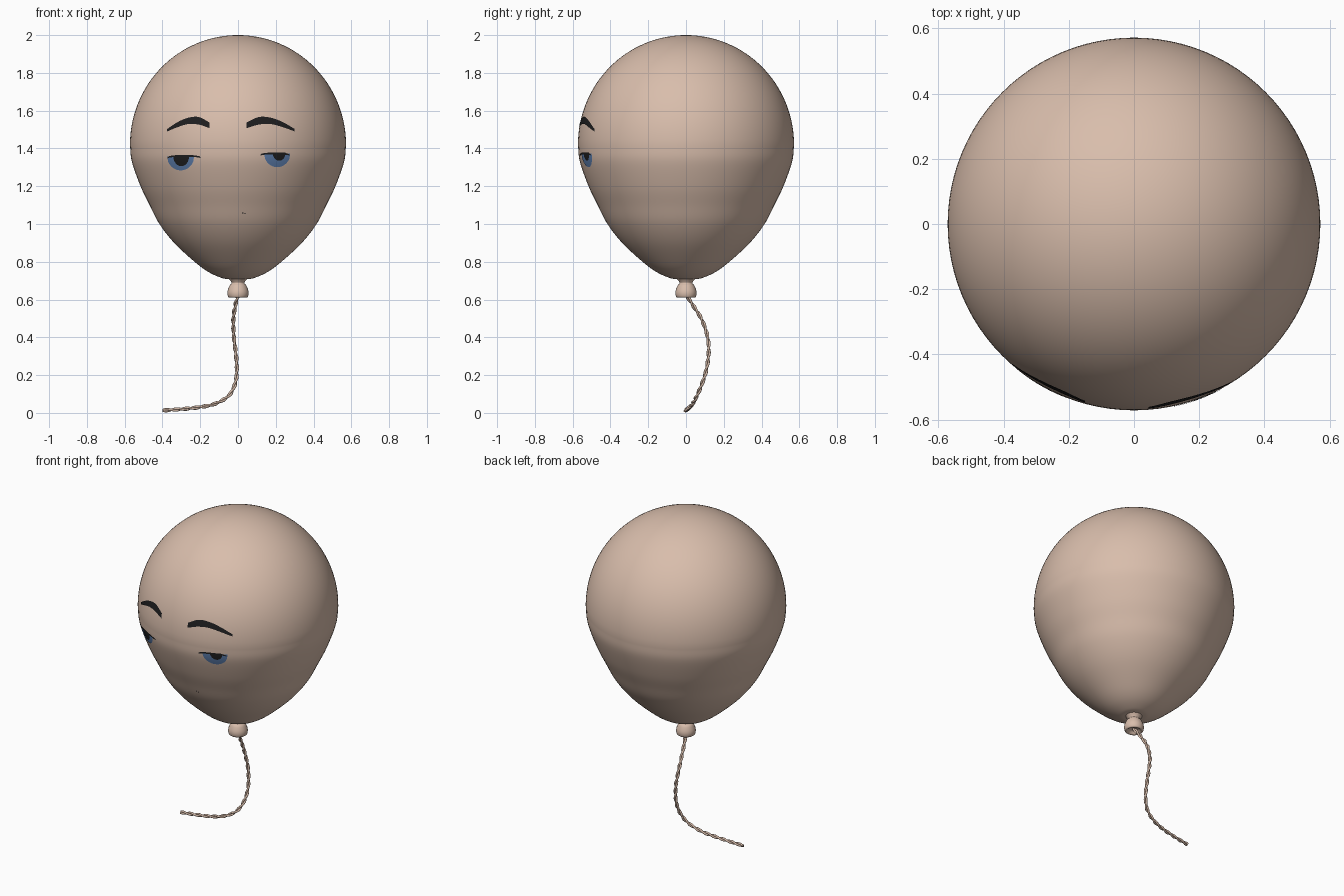
import bpy, bmesh, math
from mathutils import Vector

if "Cube" in bpy.data.objects:
    bpy.data.objects.remove(bpy.data.objects["Cube"])


def material(name, color):
    m = bpy.data.materials.new(name)
    m.diffuse_color = (*color, 1)
    m.use_nodes = True
    m.node_tree.nodes["Principled BSDF"].inputs["Base Color"].default_value = m.diffuse_color
    return m


SKIN = material("beige rubber", (0.69, 0.51, 0.41))
BLUE = material("iris blue", (0.11, 0.21, 0.42))
BLACK = material("soft black", (0.013, 0.013, 0.014))


def spline(points, steps):
    """Catmull-Rom curve through the points."""
    p = [Vector(q) for q in points]
    p = [2 * p[0] - p[1]] + p + [2 * p[-1] - p[-2]]
    out = []
    for i in range(1, len(p) - 2):
        a, b, c, d = p[i - 1:i + 3]
        for s in range(steps):
            t = s / steps
            out.append(0.5 * (2 * b + (c - a) * t + (2 * a - 5 * b + 4 * c - d) * t * t
                              + (3 * b - a - 3 * c + d) * t ** 3))
    return out + [p[-2]]


def make_object(name, verts, faces, mat):
    me = bpy.data.meshes.new(name)
    me.from_pydata(verts, [], faces)
    me.materials.append(mat)
    for f in me.polygons:
        f.use_smooth = True
    ob = bpy.data.objects.new(name, me)
    bpy.context.collection.objects.link(ob)
    return ob


def lathe(name, profile, mat, n=96):
    verts = [(r * math.cos(2 * math.pi * k / n), r * math.sin(2 * math.pi * k / n), z)
             for r, z in profile for k in range(n)]
    faces = [(i * n + k, (i + 1) * n + k, (i + 1) * n + (k + 1) % n, i * n + (k + 1) % n)
             for i in range(len(profile) - 1) for k in range(n)]
    ob = make_object(name, verts, faces, mat)
    bm = bmesh.new()
    bm.from_mesh(ob.data)
    bmesh.ops.remove_doubles(bm, verts=bm.verts, dist=1e-5)
    bmesh.ops.recalc_face_normals(bm, faces=bm.faces)
    bm.to_mesh(ob.data)
    bm.free()
    return ob


# Balloon: round dome above, tapering body below
MID, RAD = 1.42, 0.572
dome = [(RAD * math.sin(a), MID + 0.58 * math.cos(a))
        for a in (math.pi / 2 * i / 32 for i in range(32))]
body = [(q.x, q.y) for q in spline(
    [(RAD, MID), (0.562, 1.33), (0.516, 1.2), (0.468, 1.1), (0.416, 1.0), (0.338, 0.9),
     (0.23, 0.8), (0.155, 0.745), (0.085, 0.714), (0.045, 0.708)], 6)]
profile = dome + body
lathe("balloon", profile, SKIN)

# Neck and knot with a hollow underside
knot = [(q.x, q.y) for q in spline(
    [(0.05, 0.712), (0.037, 0.695), (0.034, 0.686), (0.044, 0.675), (0.054, 0.65),
     (0.056, 0.63), (0.051, 0.613), (0.04, 0.612), (0.025, 0.625), (0, 0.632)], 4)]
lathe("knot", knot, SKIN, 40)


def radius_at(z):
    for (r0, z0), (r1, z1) in zip(profile, profile[1:]):
        if z1 <= z <= z0:
            return r0 + (r1 - r0) * (z0 - z) / (z0 - z1)
    return 0


def plate(name, x0, x1, top, bottom, mat, lift, n=28, rows=6):
    """Thin painted patch hugging the balloon, between two height curves."""
    verts, faces = [], []
    for i in range(n + 1):
        t = i / n
        x = x0 + (x1 - x0) * t
        for j in range(rows + 1):
            z = bottom(t) + (top(t) - bottom(t)) * j / rows
            r = radius_at(z) + lift
            verts.append((x, -math.sqrt(r * r - x * x), z))
    w = rows + 1
    for i in range(n):
        for j in range(rows):
            f = (i * w + j, (i + 1) * w + j, (i + 1) * w + j + 1, i * w + j + 1)
            faces.append(f if x1 > x0 else f[::-1])
    return make_object(name, verts, faces, mat)


def height_curve(points):
    pts = spline([(i, z) for i, z in enumerate(points)], 10)

    def f(t):
        return pts[min(int(round(t * (len(pts) - 1))), len(pts) - 1)].y
    return f


def bowl(t):
    return math.sqrt(max(0, 1 - (2 * t - 1) ** 2))


# Eyebrows, drawn from outer end to inner end
brow_top = height_curve([1.503, 1.540, 1.563, 1.566, 1.537])
brow_low = height_curve([1.490, 1.513, 1.529, 1.526, 1.507])
for side, outer, inner in (("left", -0.375, -0.15), ("right", 0.30, 0.045)):
    plate(side + "_eyebrow", outer, inner, brow_top, brow_low, BLACK, 0.003, n=40)

# Half-closed eyes: iris, pupil and lash line
EYES = (("left", (-0.375, -0.232, 1.358, 0.074), (-0.343, -0.258, 1.362, 0.056),
         (-0.372, -0.198, 1.350)),
        ("right", (0.138, 0.277, 1.374, 0.073), (0.183, 0.252, 1.378, 0.043),
         (0.118, 0.273, 1.363)))
for side, iris, pupil, lash in EYES:
    for part, (x0, x1, z, depth), mat, lift in (("iris", iris, BLUE, 0.002),
                                                ("pupil", pupil, BLACK, 0.0035)):
        plate(f"{side}_{part}", x0, x1, lambda t: z, lambda t: z - depth * bowl(t), mat, lift)
    x0, x1, z = lash
    plate(side + "_lash_line", x0, x1, lambda t: z + 0.004 + 0.012 * bowl(t),
          lambda t: z - 0.002 + 0.008 * bowl(t), BLACK, 0.0045, rows=2)

# Tiny mouth specks
for k, (x, z) in enumerate(((0.022, 1.058), (0.034, 1.055))):
    plate(f"mouth_speck_{k + 1}", x, x + 0.006, lambda t: z + 0.003, lambda t: z - 0.003,
          BLACK, 0.002, n=2, rows=2)

# String: two strands twisted round one hanging path
path = spline([(0, 0, 0.625), (-0.015, 0.04, 0.565), (-0.025, 0.085, 0.49),
               (-0.022, 0.115, 0.40), (-0.012, 0.12, 0.32), (-0.006, 0.108, 0.23),
               (-0.015, 0.085, 0.155), (-0.05, 0.057, 0.09), (-0.12, 0.035, 0.049),
               (-0.2, 0.02, 0.031), (-0.3, 0.008, 0.02), (-0.398, -0.002, 0.013)], 24)
for strand in range(2):
    normal, length, pts = Vector((1, 0, 0)), 0, []
    for i, p in enumerate(path):
        tan = (path[min(i + 1, len(path) - 1)] - path[max(i - 1, 0)]).normalized()
        normal = (normal - tan * normal.dot(tan)).normalized()
        if i:
            length += (p - path[i - 1]).length
        a = 2 * math.pi * length / 0.105 + math.pi * strand
        pts.append(p + 0.0055 * (normal * math.cos(a) + tan.cross(normal) * math.sin(a)))
    cu = bpy.data.curves.new("string", 'CURVE')
    cu.dimensions = '3D'
    cu.bevel_depth = 0.006
    cu.bevel_resolution = 2
    cu.use_fill_caps = True
    sp = cu.splines.new('POLY')
    sp.points.add(len(pts) - 1)
    for q, v in zip(sp.points, pts):
        q.co = (*v, 1)
    cu.materials.append(SKIN)
    ob = bpy.data.objects.new(f"string_strand_{strand + 1}", cu)
    bpy.context.collection.objects.link(ob)
    bpy.ops.object.select_all(action='DESELECT')
    ob.select_set(True)
    bpy.context.view_layer.objects.active = ob
    bpy.ops.object.convert(target='MESH')
